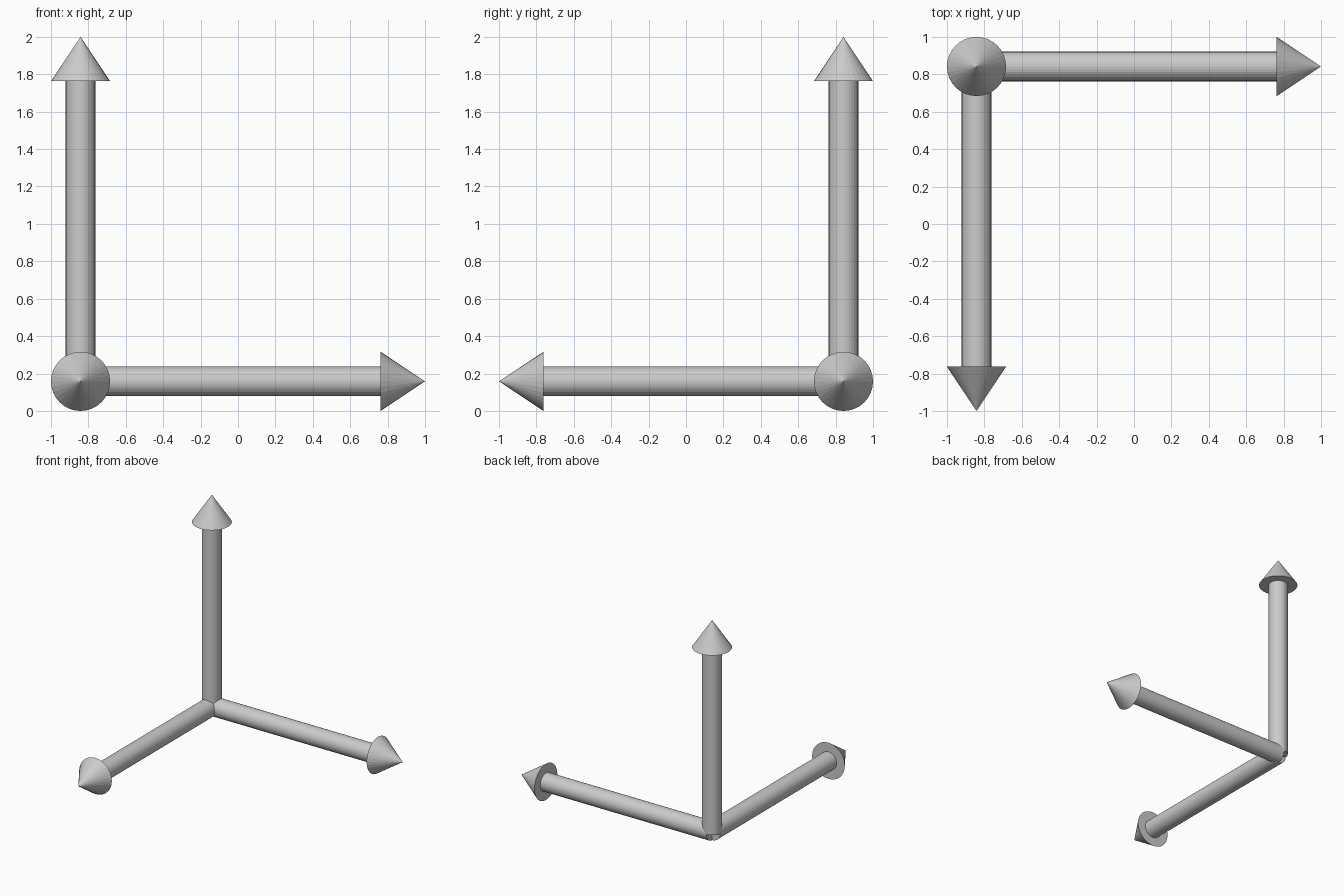
import bpy
from mathutils import Vector

if "Cube" in bpy.data.objects:
    bpy.data.objects.remove(bpy.data.objects["Cube"])

SIDES = 32
SHAFT_R, HEAD_R = 0.079, 0.158
LENGTH, HEAD_LEN = 1.842, 0.237
ORIGIN = Vector((-0.842, 0.842, 0.158))


def arrow(name, direction):
    d = Vector(direction)
    rot = d.to_track_quat('Z', 'Y').to_euler()
    shaft_len = LENGTH - HEAD_LEN
    # Shaft starts at the shared corner
    bpy.ops.mesh.primitive_cylinder_add(
        vertices=SIDES, radius=SHAFT_R, depth=shaft_len,
        location=ORIGIN + d * shaft_len / 2, rotation=rot)
    bpy.context.object.name = name + "_shaft"
    # Pointed head with a closed base
    bpy.ops.mesh.primitive_cone_add(
        vertices=SIDES, radius1=HEAD_R, radius2=0, depth=HEAD_LEN,
        location=ORIGIN + d * (LENGTH - HEAD_LEN / 2), rotation=rot)
    bpy.context.object.name = name + "_head"


# Three arrows: right, front and up
arrow("right_arrow", (1, 0, 0))
arrow("front_arrow", (0, -1, 0))
arrow("up_arrow", (0, 0, 1))
